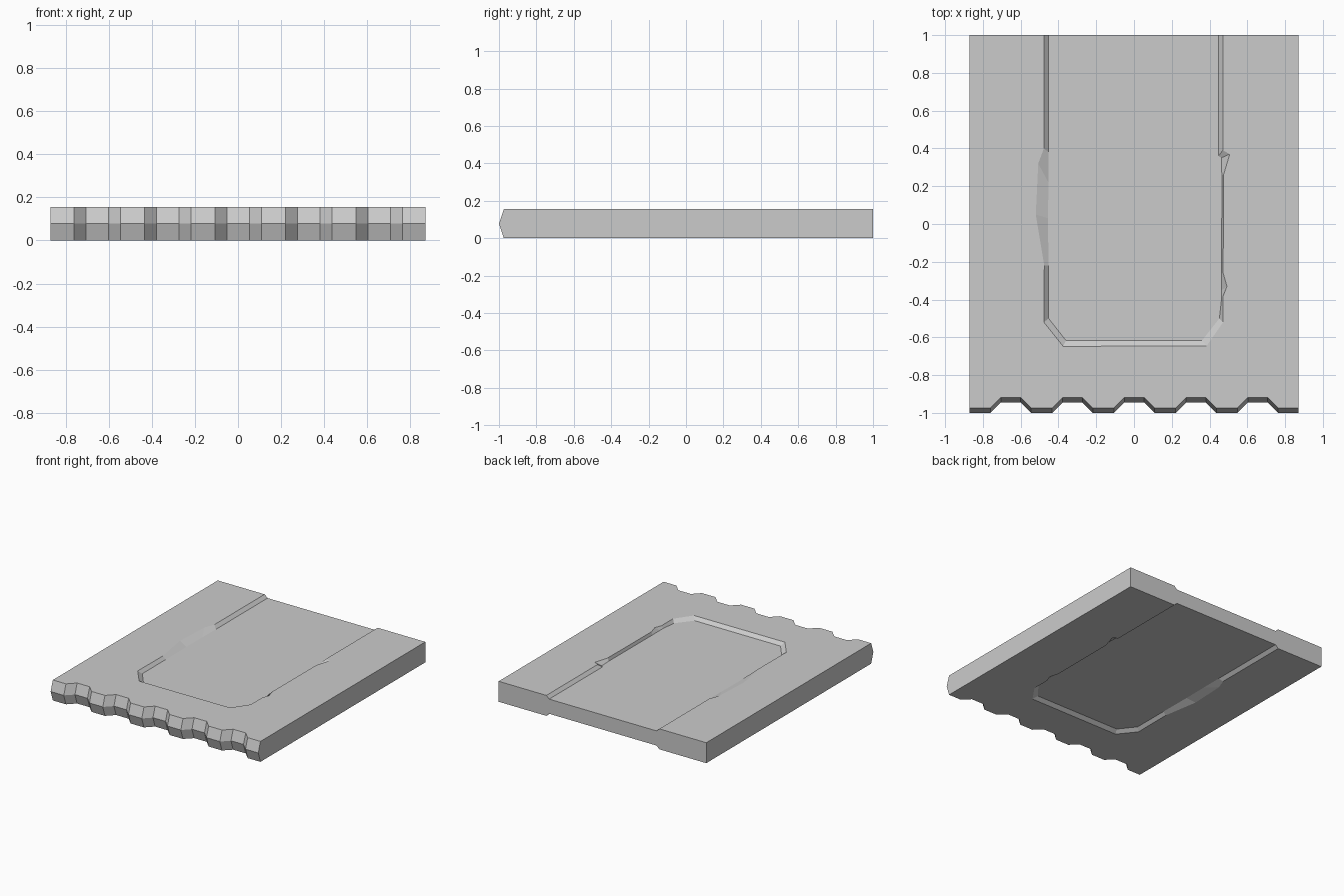
import bpy
import bmesh

if "Cube" in bpy.data.objects:
    bpy.data.objects.remove(bpy.data.objects["Cube"])

TOP, MID, FLOOR = 0.155, 0.0775, 0.133
HALF_W = 0.87

# Toothed front edge, left to right
front = [(-HALF_W, -1.0)]
for i in range(5):
    x = -0.76 + 0.327 * i
    front += [(x, -1.0), (x + 0.055, -0.945), (x + 0.16, -0.945), (x + 0.215, -1.0)]
front[-1] = (0.763, -1.0)
front.append((HALF_W, -1.0))

# Recess border as (rim point, floor point), from back right round to back left, with worn chips
border = [
    ((0.47, 1.0), (0.447, 1.0)),
    ((0.47, 0.39), (0.447, 0.36)),
    ((0.507, 0.37), (0.462, 0.35)),
    ((0.474, 0.26), (0.465, 0.26)),
    ((0.472, -0.26), (0.464, -0.26)),
    ((0.492, -0.33), (0.464, -0.35)),
    ((0.472, -0.38), (0.464, -0.39)),
    ((0.472, -0.52), (0.452, -0.50)),
    ((0.385, -0.645), (0.36, -0.617)),
    ((-0.375, -0.648), (-0.36, -0.617)),
    ((-0.477, -0.52), (-0.452, -0.50)),
    ((-0.475, -0.22), (-0.453, -0.22)),
    ((-0.52, 0.05), (-0.455, 0.03)),
    ((-0.507, 0.32), (-0.453, 0.22)),
    ((-0.477, 0.40), (-0.452, 0.38)),
    ((-0.477, 1.0), (-0.452, 1.0)),
]

bm = bmesh.new()


def row(points, z, dy=0.0):
    return [bm.verts.new((x, y + dy, z)) for x, y in points]


def strip(a, b):
    for i in range(len(a) - 1):
        bm.faces.new((a[i], a[i + 1], b[i + 1], b[i]))


# Upper half: bevelled teeth, recessed panel, sides and notched back
mid_front = row(front, MID)
top_front = row(front, TOP, 0.026)
rim = row([p[0] for p in border], TOP)
floor = row([p[1] for p in border], FLOOR)
mid_r, mid_l = row([(HALF_W, 1), (-HALF_W, 1)], MID)
top_r, top_l = row([(HALF_W, 1), (-HALF_W, 1)], TOP)

strip(mid_front, top_front)
strip(rim, floor)
bm.faces.new(floor)
bm.faces.new(top_front + [top_r] + rim + [top_l])
bm.faces.new((mid_front[-1], mid_r, top_r, top_front[-1]))
bm.faces.new((mid_l, mid_front[0], top_front[0], top_l))
bm.faces.new((mid_r, mid_l, top_l, rim[-1], floor[-1], floor[0], rim[0], top_r))

# Lower half repeats the upper one
copy = bmesh.ops.duplicate(bm, geom=bm.verts[:] + bm.edges[:] + bm.faces[:])["geom"]
for v in copy:
    if isinstance(v, bmesh.types.BMVert):
        v.co.z = TOP - v.co.z
bmesh.ops.remove_doubles(bm, verts=bm.verts[:], dist=0.0005)
bmesh.ops.recalc_face_normals(bm, faces=bm.faces[:])

mesh = bpy.data.meshes.new("stone_slab")
bm.to_mesh(mesh)
bm.free()
slab = bpy.data.objects.new("stone_slab", mesh)
bpy.context.collection.objects.link(slab)
